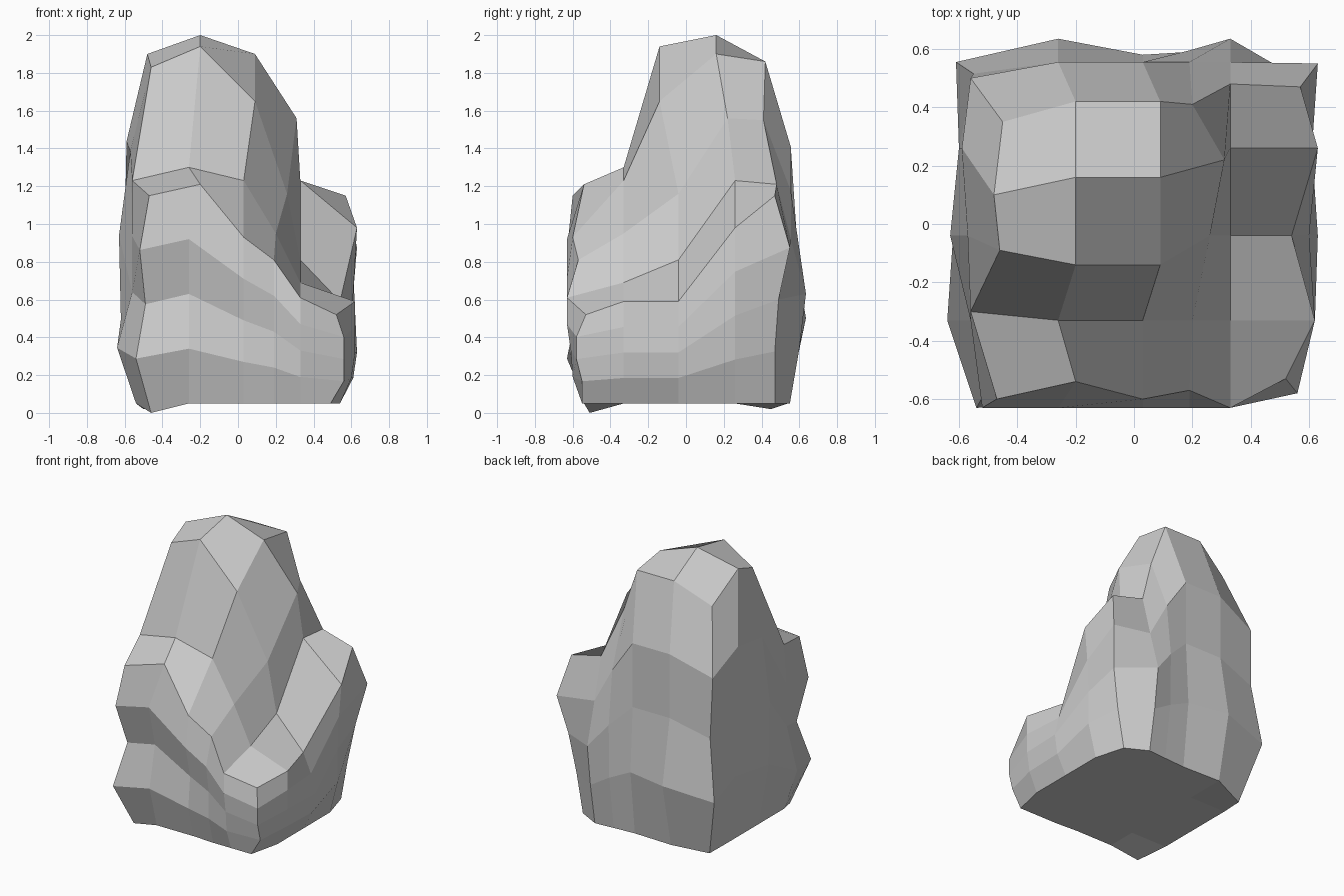
import bpy, bmesh

# Crown of the boulder: rows run front to back, columns left to right (x, y, z)
crown = [
    [(-.47, -.60, 1.15), (-.20, -.54, 1.21), (.03, -.60, .93), (.19, -.57, .81), (.33, -.63, .61), (.52, -.53, .52)],
    [(-.56, -.30, 1.23), (-.26, -.33, 1.30), (.03, -.33, 1.23), (.20, -.33, .95), (.33, -.33, .69), (.62, -.33, .59)],
    [(-.46, -.09, 1.83), (-.20, -.14, 1.94), (.09, -.14, 1.65), (.26, -.04, 1.16), (.33, -.04, .81), (.54, -.04, .59)],
    [(-.48, .10, 1.90), (-.20, .16, 2.00), (.09, .16, 1.90), (.31, .22, 1.56), (.33, .26, 1.23), (.63, .26, .98)],
    [(-.45, .35, 1.72), (-.20, .42, 1.86), (.09, .42, 1.86), (.20, .41, 1.55), (.33, .48, 1.21), (.57, .47, 1.15)],
]
COLS = [-1, -.26, .03, .19, .33, 1]     # wall lines; +-1 means an outer face
ROWS = [-1, -.33, -.04, .26, 1]

# How far each wall line bulges out at the foot, 1/4, 1/2 and 3/4 height
# (corners give an x and a y reach)
bulge = {
    (0, 0): ((.46, .51), (.54, .63), (.49, .54), (.52, .63)),
    (0, 1): (.54, .62, .56, .63), (0, 2): (.54, .60, .58, .63),
    (0, 3): (.55, .60, .60, .63), (0, 4): (.55, .60, .61, .63),
    (0, 5): ((.49, .55), (.56, .55), (.56, .58), (.56, .58)),
    (1, 5): (.54, .60, .62, .62), (2, 5): (.54, .61, .63, .60), (3, 5): (.54, .60, .60, .61),
    (4, 5): ((.48, .47), (.53, .47), (.58, .49), (.63, .55)),
    (4, 4): (.55, .60, .635, .555), (4, 3): (.54, .59, .595, .555),
    (4, 2): (.53, .58, .555, .555), (4, 1): (.54, .635, .555, .555),
    (4, 0): ((.50, .45), (.61, .555), (.55, .515), (.56, .50)),
    (3, 0): (.54, .57, .60, .59), (2, 0): (.54, .62, .63, .57), (1, 0): (.54, .64, .56, .56),
}
foot_z = {(0, 0): 0.0, (4, 0): .02}

bm = bmesh.new()
top = [[bm.verts.new(p) for p in row] for row in crown]
for j in range(4):
    for i in range(5):
        bm.faces.new((top[j][i], top[j][i + 1], top[j + 1][i + 1], top[j + 1][i]))

# Walls: each rim vertex drops to the foot in four equal steps
loops = []
for (j, i), outs in bulge.items():
    cx, cy = COLS[i], ROWS[j]
    z0, z1 = foot_z.get((j, i), .05), crown[j][i][2]
    line = []
    for k, r in enumerate(outs):
        rx, ry = r if isinstance(r, tuple) else (r, r)
        x = cx * rx if abs(cx) == 1 else cx
        y = cy * ry if abs(cy) == 1 else cy
        line.append(bm.verts.new((x, y, z0 + (z1 - z0) * k / 4)))
    loops.append(line + [top[j][i]])
for a, b in zip(loops, loops[1:] + loops[:1]):
    for k in range(4):
        bm.faces.new((a[k], b[k], b[k + 1], a[k + 1]))

# Underside: flat, with the two left corners dipping to the ground
foot = [line[0] for line in loops]
front_in = bm.verts.new((-.26, -.33, .05))
back_in = bm.verts.new((-.26, .26, .05))
bm.faces.new((foot[0], foot[-1], front_in, foot[1]))
bm.faces.new((foot[14], foot[13], back_in, foot[15]))
bm.faces.new([front_in, foot[17], foot[16], foot[15], back_in] + foot[13:0:-1])
bmesh.ops.recalc_face_normals(bm, faces=bm.faces)

mesh = bpy.data.meshes.new("boulder")
bm.to_mesh(mesh)
bm.free()
bpy.context.collection.objects.link(bpy.data.objects.new("boulder", mesh))
